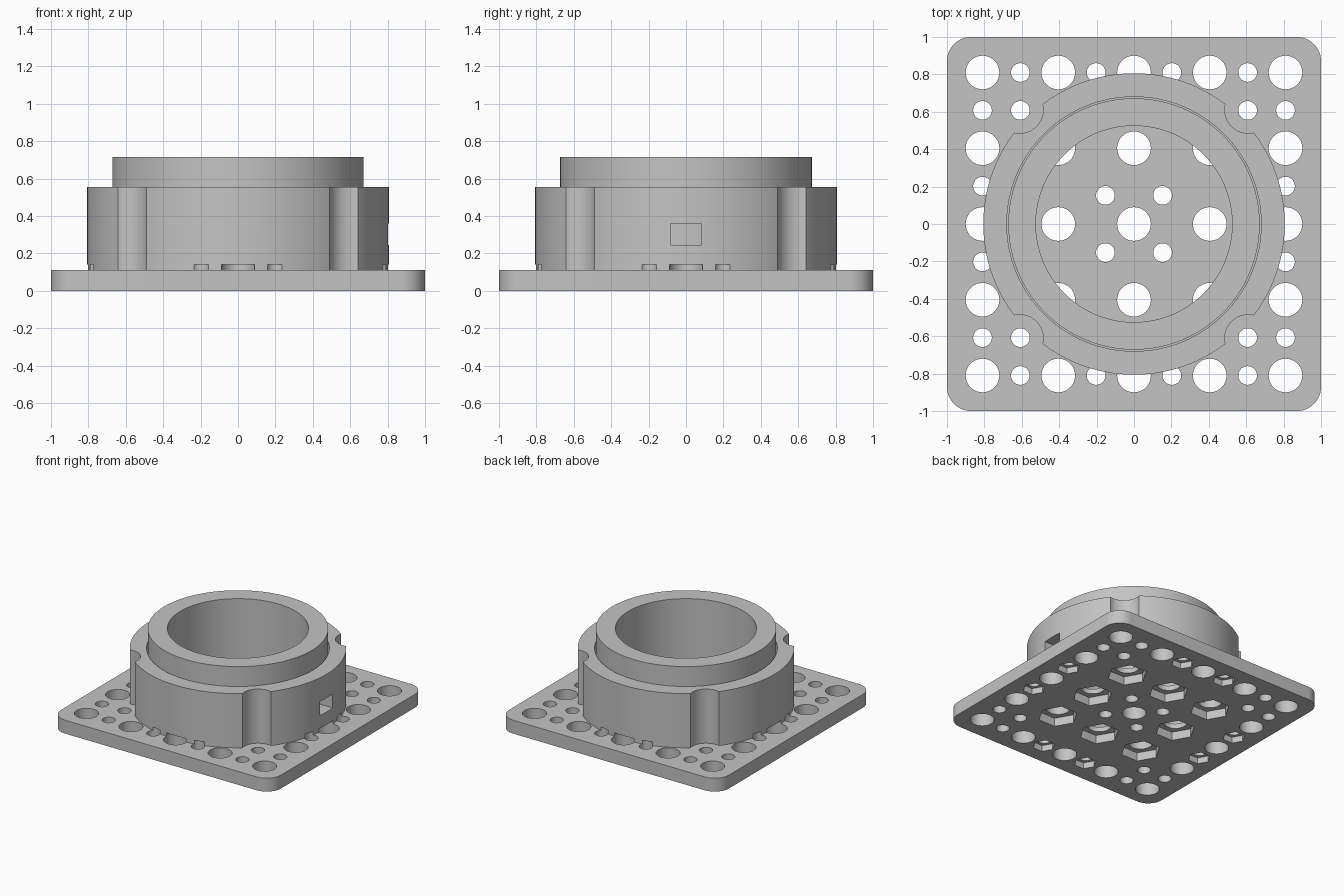
import bpy, bmesh
from math import cos, sin, pi, tau

cube = bpy.data.objects.get("Cube")
if cube:
    bpy.data.objects.remove(cube, do_unlink=True)

grey = bpy.data.materials.new("plain grey")
grey.use_nodes = True
COLOUR = (0.55, 0.55, 0.55, 1)
grey.diffuse_color = COLOUR
grey.node_tree.nodes["Principled BSDF"].inputs["Base Color"].default_value = COLOUR

PLATE_TOP = 0.11
STEP = 0.2025


def circle(cx, cy, r, n):
    return [(cx + r * cos(tau * k / n), cy + r * sin(tau * k / n)) for k in range(n)]


def prism(bm, outline, z0, z1):
    low = [bm.verts.new((x, y, z0)) for x, y in outline]
    high = [bm.verts.new((x, y, z1)) for x, y in outline]
    n = len(outline)
    bm.faces.new(low[::-1])
    bm.faces.new(high)
    for k in range(n):
        m = (k + 1) % n
        bm.faces.new((low[k], low[m], high[m], high[k]))


def finish(name, bm):
    bmesh.ops.recalc_face_normals(bm, faces=bm.faces[:])
    mesh = bpy.data.meshes.new(name)
    bm.to_mesh(mesh)
    bm.free()
    mesh.materials.append(grey)
    ob = bpy.data.objects.new(name, mesh)
    bpy.context.collection.objects.link(ob)
    return ob


def prisms(name, items):
    bm = bmesh.new()
    for outline, z0, z1 in items:
        prism(bm, outline, z0, z1)
    return finish(name, bm)


def tube(name, r_in, r_out, z0, z1, n=128):
    bm = bmesh.new()
    loops = [[bm.verts.new((x, y, z)) for x, y in circle(0, 0, r, n)]
             for r, z in ((r_in, z0), (r_out, z0), (r_out, z1), (r_in, z1))]
    for i in range(4):
        a, b = loops[i], loops[(i + 1) % 4]
        for k in range(n):
            m = (k + 1) % n
            bm.faces.new((a[k], a[m], b[m], b[k]))
    return finish(name, bm)


def cut(ob, *cutters):
    bpy.context.view_layer.objects.active = ob
    for cutter in cutters:
        mod = ob.modifiers.new("cut", "BOOLEAN")
        mod.operation = "DIFFERENCE"
        mod.solver = "EXACT"
        mod.object = cutter
        bpy.ops.object.modifier_apply(modifier=mod.name)


# Hole pattern: large holes on the main grid, small ones around the border
holes, pockets = [], []
for i in range(-4, 5):
    for j in range(-4, 5):
        x, y = i * STEP, j * STEP
        near, far = sorted((abs(i), abs(j)))
        if i % 2 == 0 and j % 2 == 0:
            holes.append((circle(x, y, 0.09, 40), -0.1, 0.14))
            if far == 2:
                pockets.append((circle(x, y, 0.15, 6), -0.1, 0.07))
        elif (far == 4 and near % 2) or (near == far == 3):
            holes.append((circle(x, y, 0.05, 28), -0.1, 0.14))
            if near == 1:
                pockets.append((circle(x, y, 0.085, 6), -0.1, 0.05))
for sx in (-1, 1):
    for sy in (-1, 1):
        holes.append((circle(sx * 0.153, sy * 0.153, 0.05, 28), -0.1, 0.14))

hole_cutter = prisms("hole_cutter", holes)
pocket_cutter = prisms("nut_pocket_cutter", pockets)
scallop_cutter = prisms("scallop_cutter", [
    (circle(sx * 0.61, sy * 0.61, 0.125, 48), 0, 1) for sx in (-1, 1) for sy in (-1, 1)])
window_cutter = prisms("window_cutter", [
    ([(0.674, -0.083), (1, -0.083), (1, 0.083), (0.674, 0.083)], 0.245, 0.36)])

# Square plate with rounded corners
R = 0.13
outline = []
for q, (sx, sy) in enumerate(((1, 1), (-1, 1), (-1, -1), (1, -1))):
    for k in range(13):
        a = pi / 2 * (q + k / 12)
        outline.append((sx * (1 - R) + R * cos(a), sy * (1 - R) + R * sin(a)))
plate = prisms("base_plate", [(outline, 0, PLATE_TOP)])
cut(plate, hole_cutter, pocket_cutter)

# Outer housing with corner scallops and a side window
housing = tube("outer_housing", 0.68, 0.806, PLATE_TOP, 0.555)
cut(housing, hole_cutter, scallop_cutter, window_cutter)

# Taller sleeve inside the housing
sleeve = tube("inner_sleeve", 0.525, 0.672, PLATE_TOP, 0.715)
cut(sleeve, hole_cutter)

for cutter in (hole_cutter, pocket_cutter, scallop_cutter, window_cutter):
    bpy.data.objects.remove(cutter, do_unlink=True)

bpy.ops.object.select_all(action="DESELECT")
for ob in (plate, housing, sleeve):
    ob.select_set(True)
bpy.context.view_layer.objects.active = plate
bpy.ops.object.shade_smooth_by_angle(angle=pi / 6)
